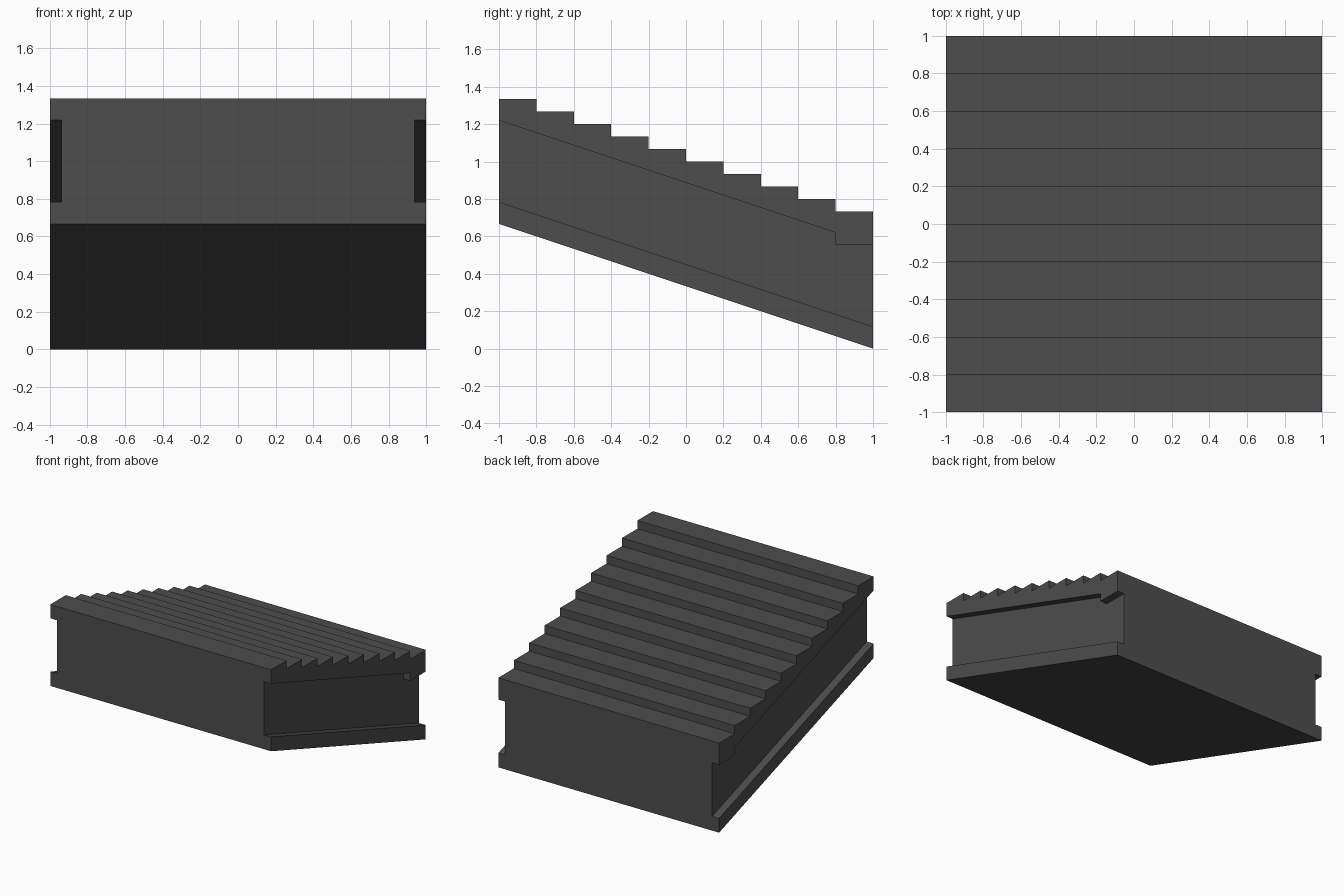
import bpy, bmesh

if "Cube" in bpy.data.objects:
    bpy.data.objects.remove(bpy.data.objects["Cube"])

STEPS = 10
SLOPE = 1 / 3          # fall per unit of depth

gray = bpy.data.materials.new("dark gray")
gray.diffuse_color = (0.075, 0.075, 0.075, 1)
gray.use_nodes = True
gray.node_tree.nodes["Principled BSDF"].inputs["Base Color"].default_value = gray.diffuse_color


def extrude_profile(name, points, x0, x1):
    """Extrude a closed (y, z) profile along x."""
    bm = bmesh.new()
    face = bm.faces.new([bm.verts.new((x0, y, z)) for y, z in points])
    ext = bmesh.ops.extrude_face_region(bm, geom=[face])
    verts = [v for v in ext["geom"] if isinstance(v, bmesh.types.BMVert)]
    bmesh.ops.translate(bm, verts=verts, vec=(x1 - x0, 0, 0))
    bmesh.ops.recalc_face_normals(bm, faces=bm.faces)
    mesh = bpy.data.meshes.new(name)
    bm.to_mesh(mesh)
    bm.free()
    mesh.materials.append(gray)
    obj = bpy.data.objects.new(name, mesh)
    bpy.context.collection.objects.link(obj)
    return obj


# Stair body: sloped underside, ten treads falling toward the back
profile = [(1, 0), (-1, 2 * SLOPE)]
for i in range(STEPS):
    z = 4 / 3 - i * 0.2 * SLOPE
    profile += [(-1 + 0.2 * i, z), (-0.8 + 0.2 * i, z)]
stairs = extrude_profile("stair_block", profile, -1, 1)

# Side channels: sloped recess with a lowered flat end at the back
channel = [(-1.2, 1.22 + 0.2 * SLOPE), (0.8, 1.22 - 1.8 * SLOPE),
           (0.8, 0.555), (1.2, 0.555),
           (1.2, 0.784 - 2.2 * SLOPE), (-1.2, 0.784 + 0.2 * SLOPE)]
bpy.context.view_layer.objects.active = stairs
for side in (-1, 1):
    cutter = extrude_profile("channel_cutter", channel, side * 0.9375, side * 1.2)
    cutter.hide_render = True
    mod = stairs.modifiers.new("channel", 'BOOLEAN')
    mod.operation = 'DIFFERENCE'
    mod.solver = 'EXACT'
    mod.object = cutter
    bpy.ops.object.modifier_apply(modifier=mod.name)
    bpy.data.objects.remove(cutter)
